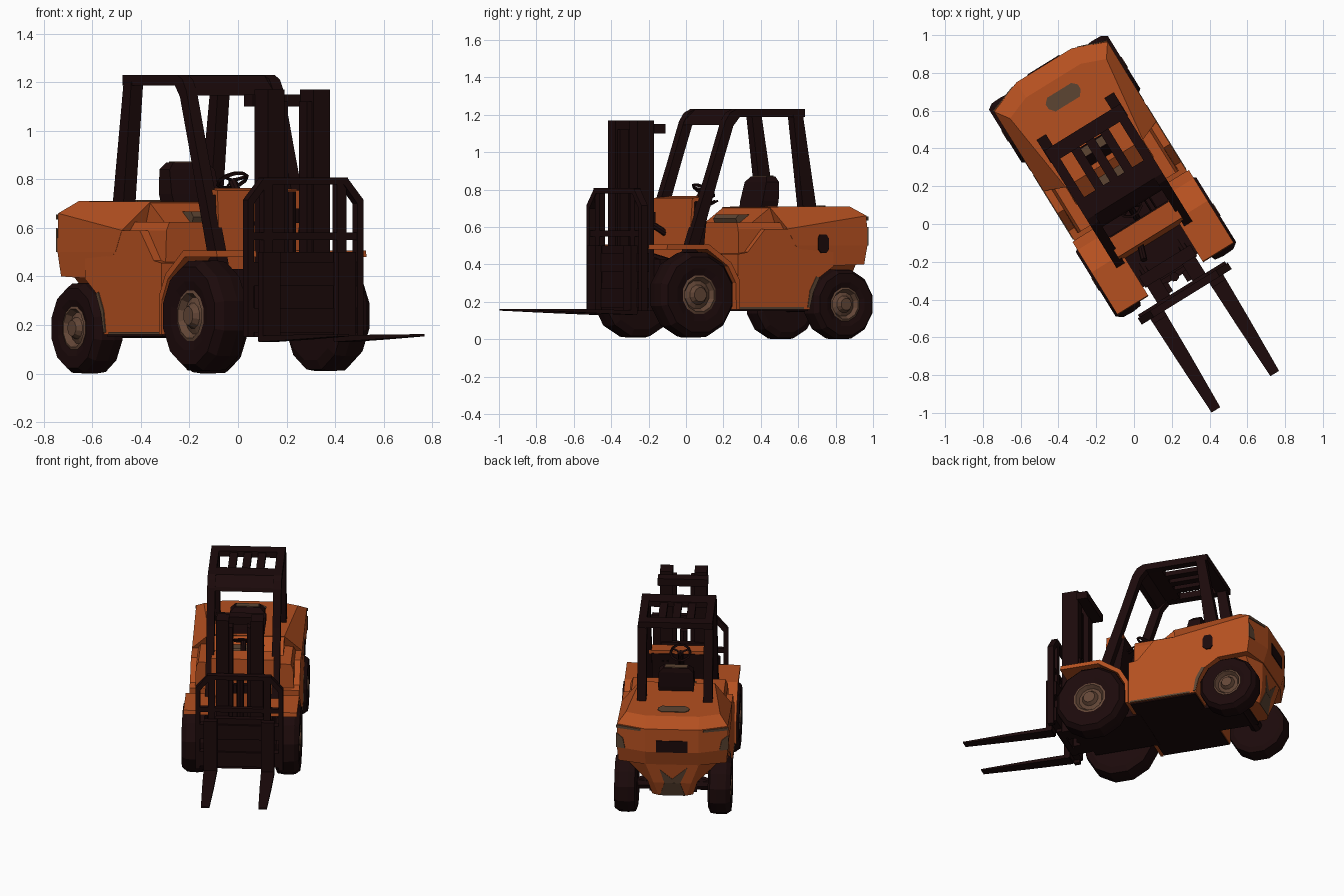
import bpy, bmesh, math
from mathutils import Matrix, Vector

# the truck is modelled straight (front = -y) and then turned on the spot
TURN = Matrix.Rotation(math.radians(31.7), 4, 'Z') @ Matrix.Translation((0.035, 0, 0))

def mat(name, c):
    m = bpy.data.materials.new(name)
    m.diffuse_color = (*c, 1)
    return m
ORANGE = mat("orange paint", (0.46, 0.08, 0.0145))
DARK = mat("dark metal", (0.0115, 0.003, 0.0032))
BROWN = mat("hub brown", (0.125, 0.062, 0.038))
WORN = mat("worn paint", (0.107, 0.058, 0.032))

def finish(name, bm, mats):
    bmesh.ops.recalc_face_normals(bm, faces=bm.faces[:])
    bm.transform(TURN)
    me = bpy.data.meshes.new(name)
    bm.to_mesh(me)
    bm.free()
    for m in mats:
        me.materials.append(m)
    ob = bpy.data.objects.new(name, me)
    bpy.context.collection.objects.link(ob)
    return ob

def loft(name, rings, m, closed=False):
    """Skin rings of equal point count, capping the ends."""
    bm = bmesh.new()
    vs = [[bm.verts.new(p) for p in r] for r in rings]
    n, k = len(vs[0]), len(vs)
    for i in range(k if closed else k - 1):
        a, b = vs[i], vs[(i + 1) % k]
        for j in range(n):
            bm.faces.new((a[j], a[(j + 1) % n], b[(j + 1) % n], b[j]))
    if not closed:
        bm.faces.new(vs[0])
        bm.faces.new(vs[-1])
    return finish(name, bm, [m])

def prism(name, pts, axis, a, b, m):
    """Extrude a flat outline along an axis from a to b."""
    put = {'x': lambda p, t: (t, p[0], p[1]),
           'y': lambda p, t: (p[0], t, p[1]),
           'z': lambda p, t: (p[0], p[1], t)}[axis]
    return loft(name, [[put(p, t) for p in pts] for t in (a, b)], m)

def box(name, x, y, z, m):
    return prism(name, [(x[0], y[0]), (x[1], y[0]), (x[1], y[1]), (x[0], y[1])], 'z', z[0], z[1], m)

def patch(name, pts):
    """Thin worn plate lying on a sloped body face."""
    pts = [Vector(p) for p in pts]
    n = (pts[1] - pts[0]).cross(pts[2] - pts[0]).normalized() * 0.003
    return loft(name, [[p + n for p in pts], [p - n for p in pts]], WORN)

def rod(name, p, q, r, m, n=8):
    p, q = Vector(p), Vector(q)
    rot = (q - p).to_track_quat('Z', 'Y')
    ring = [rot @ Vector((r * math.cos(t), r * math.sin(t), 0)) for t in (2 * math.pi * i / n for i in range(n))]
    return loft(name, [[p + v for v in ring], [q + v for v in ring]], m)

def wheel(name, s, y, zc, R, hub, x_in, x_out, n=12):
    """Faceted, square-shouldered tyre with a dished brown hub."""
    w = x_out - x_in
    prof = [(x_in, 0.3 * R), (x_in, 0.8 * R), (x_in + 0.1 * w, 0.97 * R), (x_in + 0.4 * w, R), (x_out - 0.2 * w, 0.985 * R),
            (x_out, 0.88 * R), (x_out, 0.62 * R), (x_out - 0.008, hub), (x_out - 0.004, hub * 0.88),
            (x_out - 0.03, hub * 0.72), (x_out - 0.02, hub * 0.5), (x_out + 0.004, hub * 0.36)]
    bm = bmesh.new()
    rows = []
    for x, r in prof:
        rows.append([bm.verts.new((s * x, y + r * math.cos(t), zc + r * math.sin(t)))
                     for t in (2 * math.pi * (i + 0.5) / n for i in range(n))])
    for k in range(len(rows) - 1):
        for i in range(n):
            f = bm.faces.new((rows[k][i], rows[k][(i + 1) % n], rows[k + 1][(i + 1) % n], rows[k + 1][i]))
            f.material_index = 1 if k >= 7 else 0
    bm.faces.new(rows[0])
    bm.faces.new(rows[-1]).material_index = 1
    finish(name, bm, [DARK, BROWN])

for s, side in ((-1, "right"), (1, "left")):
    wheel(f"front_wheel_{side}", s, -0.165, 0.238, 0.236, 0.107, 0.215, 0.375)
    wheel(f"rear_wheel_{side}", s, 0.755, 0.187, 0.193, 0.092, 0.225, 0.37)
    # front fender arch
    prism(f"fender_{side}", [(0.09, 0.16), (0.09, 0.32), (0.04, 0.41), (-0.1, 0.507), (-0.36, 0.507), (-0.365, 0.48),
          (-0.31, 0.48), (-0.11, 0.48), (0.02, 0.39), (0.068, 0.3), (0.072, 0.16)],
          'x', s * 0.17, s * 0.362, ORANGE)
    # overhead guard: front leg with roof rail, and rear leg
    prism(f"guard_front_leg_{side}", [(-0.17, 0.45), (0.0, 0.93), (0.08, 1.165), (0.11, 1.21), (0.15, 1.23), (0.58, 1.23),
          (0.58, 1.187), (0.17, 1.187), (0.13, 1.14), (0.065, 0.95), (-0.1, 0.45)], 'x', s * 0.185, s * 0.236, DARK)
    prism(f"guard_rear_leg_{side}", [(0.505, 1.2), (0.565, 1.2), (0.67, 0.585), (0.58, 0.585)],
          'x', s * 0.182, s * 0.24, DARK)
    # mast upright, with an inner rail a little narrower
    box(f"mast_upright_{side}", (s * 0.07, s * 0.15), (-0.42, -0.315), (0.15, 1.17), DARK)
    box(f"mast_inner_rail_{side}", (s * 0.045, s * 0.07), (-0.41, -0.35), (0.15, 1.12), DARK)
    # load backrest: outer post with slanted top, inner post
    prism(f"backrest_post_{side}", [(s * 0.28, 0.15), (s * 0.28, 0.715), (s * 0.2, 0.808), (s * 0.18, 0.785),
          (s * 0.25, 0.7), (s * 0.25, 0.15)], 'y', -0.475, -0.435, DARK)
    box(f"backrest_inner_post_{side}", (s * 0.155, s * 0.2), (-0.47, -0.435), (0.3, 0.8), DARK)
    # fork: upright shank and tapered blade
    box(f"fork_shank_{side}", (s * 0.14, s * 0.225), (-0.505, -0.465), (0.135, 0.5), DARK)
    loft(f"fork_blade_{side}", [[(s * (0.183 + dx * w), y, z) for dx, z in ((-1, lo), (1, lo), (1, hi), (-1, hi))]
         for y, w, lo, hi in ((-0.47, 0.043, 0.13, 0.155), (-0.75, 0.037, 0.14, 0.16), (-1.065, 0.027, 0.153, 0.162))], DARK)
    # tilt cylinder and steering axle strut
    rod(f"tilt_cylinder_{side}", (s * 0.12, -0.32, 0.44), (s * 0.12, -0.1, 0.38), 0.025, DARK)
    rod(f"axle_strut_{side}", (s * 0.1, 0.755, 0.24), (s * 0.26, 0.755, 0.18), 0.03, DARK)
    # worn paint: skirt foot, arch edge, rear corners and top edge
    box(f"worn_skirt_{side}", (s * 0.35, s * 0.354), (0.1, 0.5), (0.16, 0.172), WORN)
    prism(f"worn_arch_edge_{side}", [(0.54, 0.17), (0.56, 0.25), (0.6, 0.33), (0.58, 0.335), (0.54, 0.26), (0.525, 0.17)],
          'x', s * 0.35, s * 0.354, WORN)
    patch(f"worn_corner_{side}", [(s * 0.357, 0.9, 0.5), (s * 0.3, 0.92, 0.5), (s * 0.315, 0.915, 0.57), (s * 0.357, 0.9, 0.6)])
    patch(f"worn_top_edge_{side}", [(s * 0.357, 0.9, 0.635), (s * 0.2, 0.955, 0.64), (s * 0.2, 0.955, 0.655), (s * 0.357, 0.9, 0.655)])

# middle body: side skirts with a step and the rear wheel arch
prism("body_skirt", [(0.09, 0.16), (0.54, 0.16), (0.56, 0.25), (0.6, 0.33), (0.69, 0.39), (0.69, 0.59), (0.26, 0.59),
      (0.15, 0.465), (0.09, 0.455)], 'x', -0.35, 0.35, ORANGE)
# narrower seat platform stepping up to the rear hood
loft("seat_platform", [[(-w, 0.115, z0), (w, 0.115, z0), (w, y1, z1), (-w, y1, z1)]
     for w, z0, y1, z1 in ((0.315, 0.44, 0.6, 0.44), (0.31, 0.59, 0.6, 0.59), (0.295, 0.625, 0.5, 0.625))], ORANGE)
prism("hood_slope", [(0.24, 0.62), (0.36, 0.705), (0.6, 0.705), (0.6, 0.6)], 'x', -0.24, 0.24, ORANGE)

# counterweight: stacked plan outlines with cut rear corners
def plan(wf, w, y0, yc, wr, yr, z, zr):
    return [(-wf, y0, z), (wf, y0, z), (w, yc, zr), (wr, yr, zr), (-wr, yr, zr), (-w, yc, zr)]
loft("counterweight", [plan(0.345, 0.345, 0.62, 0.885, 0.17, 0.935, 0.39, 0.40),
                       plan(0.351, 0.353, 0.45, 0.9, 0.17, 0.965, 0.5, 0.5),
                       plan(0.351, 0.353, 0.40, 0.895, 0.17, 0.965, 0.59, 0.66),
                       plan(0.24, 0.3, 0.355, 0.82, 0.17, 0.87, 0.708, 0.71)], ORANGE)
loft("counterweight_foot", [plan(0.13, 0.13, 0.6, 0.86, 0.09, 0.88, 0.16, 0.16),
                            plan(0.16, 0.16, 0.6, 0.88, 0.12, 0.91, 0.26, 0.26),
                            plan(0.3, 0.3, 0.66, 0.86, 0.17, 0.93, 0.40, 0.40)], ORANGE)
patch("worn_foot_upper", [(-0.1, 0.927, 0.38), (-0.05, 0.91, 0.26), (0.05, 0.91, 0.26), (0.08, 0.924, 0.36), (0, 0.914, 0.29)])
patch("worn_foot_lower", [(-0.08, 0.88, 0.16), (0.08, 0.88, 0.16), (0.05, 0.91, 0.26), (-0.05, 0.91, 0.26)])
box("rear_grille", (-0.1, 0.1), (0.94, 0.97), (0.5, 0.58), DARK)
prism("hood_plate", [(-0.1, 0.755), (-0.075, 0.725), (0.075, 0.725), (0.1, 0.755), (0.1, 0.785), (0.075, 0.81),
      (-0.075, 0.81), (-0.1, 0.785)], 'z', 0.705, 0.714, WORN)
prism("fuel_cap_recess", [(0.59, 0.48), (0.61, 0.46), (0.64, 0.46), (0.655, 0.48), (0.655, 0.54), (0.64, 0.56),
      (0.6, 0.56), (0.59, 0.54)], 'x', 0.34, 0.358, DARK)

# chassis, floor and axles
box("chassis_underside", (-0.34, 0.34), (0.1, 0.535), (0.152, 0.165), DARK)
box("front_chassis", (-0.2, 0.2), (-0.31, 0.12), (0.15, 0.43), DARK)
box("rear_chassis", (-0.15, 0.15), (0.5, 0.8), (0.15, 0.3), DARK)
rod("front_axle", (-0.25, -0.165, 0.236), (0.25, -0.165, 0.236), 0.06, DARK)
rod("rear_axle", (-0.26, 0.755, 0.186), (0.26, 0.755, 0.186), 0.04, DARK)

# dashboard: orange cowl with a dark back
prism("dashboard_cowl", [(-0.13, 0.42), (-0.105, 0.755), (0.005, 0.765), (0.005, 0.74), (-0.09, 0.735), (-0.11, 0.42)],
      'x', -0.2, 0.2, ORANGE)
prism("dashboard_back", [(-0.11, 0.42), (-0.09, 0.738), (0.012, 0.745), (-0.01, 0.6), (-0.03, 0.42)],
      'x', -0.183, 0.183, DARK)

# steering column, wheel and levers
centre, normal = Vector((-0.005, 0.092, 0.795)), Vector((0, 0.5, 0.85)).normalized()
rod("steering_column", (-0.005, -0.02, 0.65), centre, 0.018, DARK)
rod("front_strut", (-0.09, -0.19, 0.62), (-0.06, -0.1, 0.56), 0.018, DARK)
q = normal.to_track_quat('Z', 'Y')
rings = []
for i in range(10):
    t = 2 * math.pi * i / 10
    rings.append([centre + q @ Vector(((0.062 + a) * math.cos(t), (0.062 + a) * math.sin(t), b))
                  for a, b in ((-0.009, 0), (0, -0.009), (0.009, 0), (0, 0.009))])
loft("steering_wheel", rings, DARK, closed=True)
for i in range(3):
    t = 2 * math.pi * i / 3 + 0.5
    rod(f"steering_spoke_{i}", centre, centre + q @ Vector((0.06 * math.cos(t), 0.06 * math.sin(t), 0)), 0.007, DARK, 4)
for i in range(2):
    rod(f"lever_{i}", (0.08 + i * 0.03, 0.0, 0.69), (0.08 + i * 0.03, 0.11, 0.74), 0.006, DARK, 5)

# seat
prism("seat_cushion", [(0.23, 0.62), (0.22, 0.645), (0.24, 0.668), (0.4, 0.665), (0.47, 0.69), (0.47, 0.62)],
      'x', -0.115, 0.115, WORN)
loft("seat_back", [[(-w, y0, z), (w, y0, z), (w, y1, z), (-w, y1, z)] for w, y0, y1, z in
     ((0.105, 0.375, 0.48, 0.672), (0.115, 0.39, 0.49, 0.74), (0.11, 0.415, 0.495, 0.84), (0.08, 0.435, 0.49, 0.87))], DARK)
box("seat_back_trim", (-0.07, 0.07), (0.44, 0.485), (0.865, 0.874), WORN)

# roof: plates at both ends, curved front and lengthwise bars
prism("roof_front_plate", [(0.075, 1.145), (0.085, 1.17), (0.15, 1.228), (0.26, 1.228), (0.26, 1.19), (0.165, 1.188), (0.11, 1.145)],
      'x', -0.2, 0.2, DARK)
box("roof_rear_plate", (-0.2, 0.2), (0.5, 0.58), (1.19, 1.23), DARK)
for i in range(3):
    x = (i - 1) * 0.09
    box(f"roof_bar_{i}", (x - 0.025, x + 0.025), (0.24, 0.51), (1.19, 1.222), DARK)

# mast ties, lift cylinder and carriage
box("mast_top_tie", (-0.16, 0.16), (-0.32, -0.25), (1.1, 1.15), DARK)
box("mast_middle_tie", (-0.14, 0.14), (-0.33, -0.3), (0.62, 0.68), DARK)
box("mast_bottom_plate", (-0.14, 0.14), (-0.36, -0.31), (0.15, 0.5), DARK)
rod("lift_cylinder", (0, -0.35, 0.15), (0, -0.35, 0.75), 0.025, DARK)
for name, z0, z1 in (("lower", 0.17, 0.27), ("upper", 0.36, 0.46)):
    box(f"carriage_{name}_plate", (-0.27, 0.27), (-0.47, -0.42), (z0, z1), DARK)
box("carriage_centre", (-0.16, 0.16), (-0.455, -0.42), (0.15, 0.5), DARK)
box("backrest_middle_bar", (-0.27, 0.27), (-0.47, -0.44), (0.55, 0.58), DARK)
box("backrest_top_bar", (-0.205, 0.205), (-0.475, -0.435), (0.778, 0.808), DARK)
